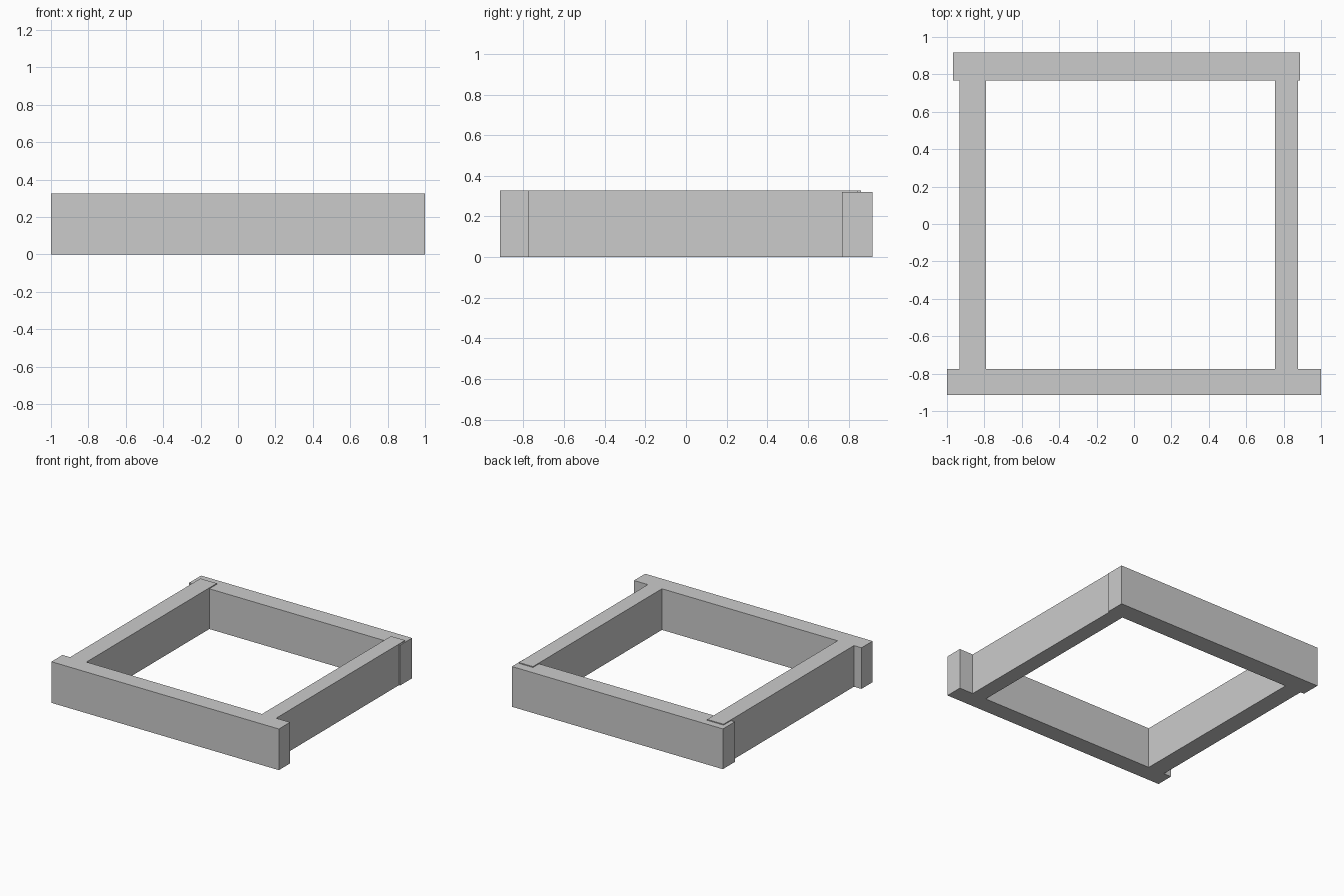
import bpy

cube = bpy.data.objects.get("Cube")
if cube:
    bpy.data.objects.remove(cube, do_unlink=True)

# Single plain grey
grey = bpy.data.materials.new("plain_grey")
grey.use_nodes = True
colour = (0.6, 0.6, 0.6, 1)
grey.diffuse_color = colour
grey.node_tree.nodes["Principled BSDF"].inputs["Base Color"].default_value = colour


def wall(name, x0, x1, y0, y1, height):
    """Upright block standing on the ground."""
    bpy.ops.mesh.primitive_cube_add(
        size=1, location=((x0 + x1) / 2, (y0 + y1) / 2, height / 2))
    obj = bpy.context.object
    obj.name = name
    obj.scale = (x1 - x0, y1 - y0, height)
    bpy.ops.object.transform_apply(location=False, rotation=False, scale=True)
    obj.data.materials.append(grey)
    return obj


# Front and back walls overhang the side walls
wall("front_wall", -1.0, 1.0, -0.915, -0.775, 0.327)
wall("back_wall", -0.967, 0.888, 0.768, 0.918, 0.32)

# Side walls run slightly proud over the lower back wall
wall("right_wall", -0.934, -0.79, -0.78, 0.862, 0.327)
wall("left_wall", 0.754, 0.878, -0.78, 0.845, 0.327)
